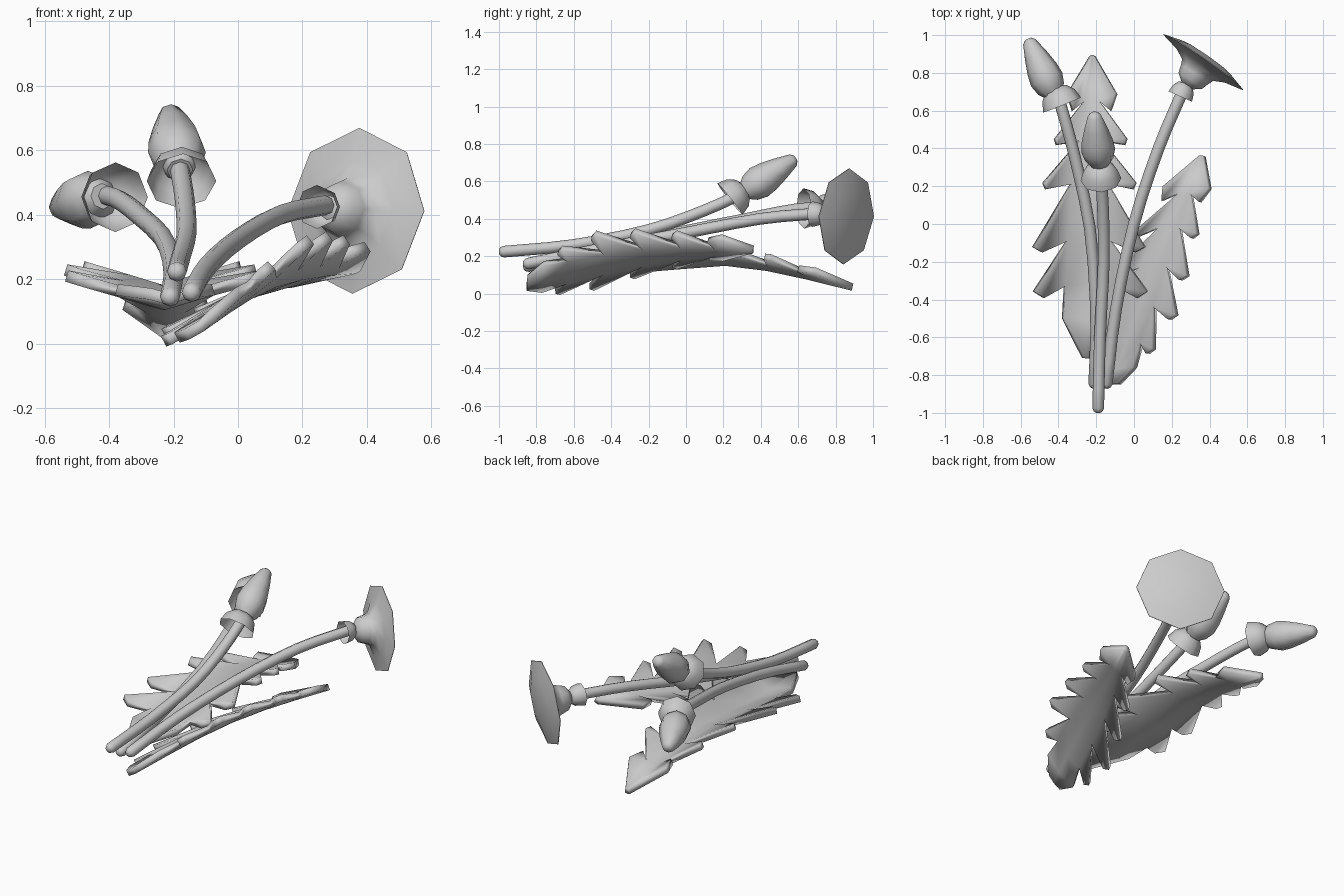
import bpy, bmesh, math
from mathutils import Vector as V

if "Cube" in bpy.data.objects:
    bpy.data.objects.remove(bpy.data.objects["Cube"])


def finish(name, bm, angle=50, thick=0):
    bmesh.ops.recalc_face_normals(bm, faces=bm.faces)
    me = bpy.data.meshes.new(name)
    bm.to_mesh(me)
    bm.free()
    ob = bpy.data.objects.new(name, me)
    bpy.context.collection.objects.link(ob)
    bpy.context.view_layer.objects.active = ob
    ob.select_set(True)
    if thick:
        m = ob.modifiers.new("thickness", 'SOLIDIFY')
        m.thickness, m.offset = thick, 0
        bpy.ops.object.modifier_apply(modifier=m.name)
    bpy.ops.object.shade_smooth_by_angle(angle=math.radians(angle))
    ob.select_set(False)
    return ob


def rings(bm, loops):
    rows = [[bm.verts.new(p) for p in loop] for loop in loops]
    for a, b in zip(rows, rows[1:]):
        for i in range(len(a)):
            j = (i + 1) % len(a)
            bm.faces.new((a[i], a[j], b[j], b[i]))
    return rows


def circle(c, axis, r, n=8):
    side = axis.cross(V((0, 0, 1))).normalized()
    up = side.cross(axis).normalized()
    return [c + r * (math.cos(k * math.tau / n) * up + math.sin(k * math.tau / n) * side)
            for k in range(n)]


def lathe(name, start, end, profile, caps=(True, True)):
    """Eight-sided turned part; profile is (distance along axis, radius)."""
    s, d = V(start), (V(end) - V(start)).normalized()
    bm = bmesh.new()
    rows = rings(bm, [circle(s + d * a, d, r) for a, r in profile])
    if caps[0]:
        bm.faces.new(rows[0])
    if caps[1]:
        bm.faces.new(rows[-1])
    return finish(name, bm)


def spline(pts, t):
    """Catmull-Rom point at t in 0..1."""
    p = [V(q) for q in pts]
    p = [2 * p[0] - p[1]] + p + [2 * p[-1] - p[-2]]
    n = len(p) - 3
    i = min(int(t * n), n - 1)
    u = t * n - i
    a, b, c, d = p[i:i + 4]
    return 0.5 * (2 * b + (c - a) * u + (2 * a - 5 * b + 4 * c - d) * u * u
                  + (3 * b - a - 3 * c + d) * u ** 3)


def stem(name, pts, r=0.031, n=12):
    c = [spline(pts, k / n) for k in range(n + 1)]
    tan = [(c[min(k + 1, n)] - c[max(k - 1, 0)]).normalized() for k in range(n + 1)]
    loops = [circle(c[0] + tan[0] * a, tan[0], r * f)          # rounded cut end
             for a, f in ((0, .35), (.008, .75), (.025, 1))]
    loops += [circle(c[k], tan[k], r) for k in range(1, n + 1)]
    bm = bmesh.new()
    rows = rings(bm, loops)
    bm.faces.new(rows[0])
    bm.faces.new(rows[-1])
    finish(name, bm)


def leaf(name, rib, side0, side1, fold, base, lobes, thick=0.036):
    """Toothed leaf: lobes are (notch v, notch w, tipA v, w, tipB v, w)."""
    bm = bmesh.new()

    def at(v, w, s):
        side = V(side0).lerp(V(side1), v).normalized()
        t = (spline(rib, min(v + .02, 1)) - spline(rib, max(v - .02, 0))).normalized()
        return spline(rib, v) + side * w * s + side.cross(t) * w * fold
    core = base + [l[:2] for l in lobes] + [(1, 0.012)]
    mids = [bm.verts.new(spline(rib, v)) for v, w in core]
    for s in (-1, 1):
        edge = [bm.verts.new(at(v, w, s)) for v, w in core]
        for i in range(len(core) - 1):
            bm.faces.new((mids[i], mids[i + 1], edge[i + 1], edge[i])[::s])
        for k, l in enumerate(lobes):
            i = len(base) + k
            a, b = (bm.verts.new(at(l[j], l[j + 1], s)) for j in (2, 4))
            bm.faces.new((edge[i], edge[i + 1], b, a)[::s])
    finish(name, bm, 180, thick)


# flower stalks
stem("middle_stem", [(-.19, -1, .222), (-.18, -.6, .26), (-.16, -.2, .34),
                     (-.165, .1, .445), (-.18, .31, .54)])
stem("left_stem", [(-.212, -.87, .14), (-.2, -.5, .23), (-.23, -.05, .325),
                   (-.3, .3, .395), (-.365, .55, .445), (-.41, .7, .46)])
stem("right_stem", [(-.147, -.87, .155), (-.095, -.45, .24), (0, 0, .325),
                    (.13, .4, .4), (.27, .73, .43)])

# bracts folded back under each head
cup = [(0, .108), (.055, .092), (.09, .06), (.1, .03)]
lathe("middle_bracts", (-.175, .235, .505), (-.18, .31, .565), cup, (False, True))
lathe("left_bracts", (-.38, .63, .455), (-.44, .78, .458), cup, (False, True))
lathe("right_bracts", (.245, .675, .425), (.285, .765, .425),
      [(0, .068), (.04, .06), (.07, .04), (.075, .02)], (False, True))

# closed buds
bud = [(0, .04), (.045, .075), (.1, .09), (.16, .083), (.24, .062), (.32, .036), (.337, .018)]
lathe("middle_bud", (-.18, .305, .54), (-.21, .575, .715), bud)
lathe("left_bud", (-.42, .675, .458), (-.55, .955, .425), bud)

# open flower
lathe("open_flower", (.28, .733, .424), (.368, .859, .4125),
      [(0, .035), (.03, .075), (.07, .088), (.1, .1), (.128, .155), (.15, .258),
       (.153, .257), (.182, .155), (.188, .03)])

# leaves
leaf("left_leaf", [(-.22, -.71, .14), (-.23, -.39, .12), (-.24, -.07, .145),
                   (-.235, .25, .165), (-.225, .57, .11), (-.22, .89, .033)],
     (1, 0, 0), (1, 0, 0), .3, [(0, .05), (.13, .15)],
     [(.24, .135, .20, .25, .222, .30), (.39, .115, .355, .25, .372, .295),
      (.575, .10, .56, .23, .58, .245), (.715, .065, .70, .18, .72, .19),
      (.845, .045, .815, .10, .87, .13)])
leaf("right_leaf", [(-.115, -.85, .055), (-.025, -.608, .118), (.06, -.366, .17),
                    (.15, -.124, .205), (.255, .118, .225), (.36, .36, .235)],
     (.79, .05, .6), (.92, -.05, .38), .15, [(0, .05), (.07, .12)],
     [(.18, .10, .13, .175, .15, .205), (.34, .095, .28, .235, .30, .27),
      (.515, .08, .455, .205, .475, .24), (.685, .06, .64, .165, .66, .19),
      (.835, .035, .80, .11, .86, .135)])
